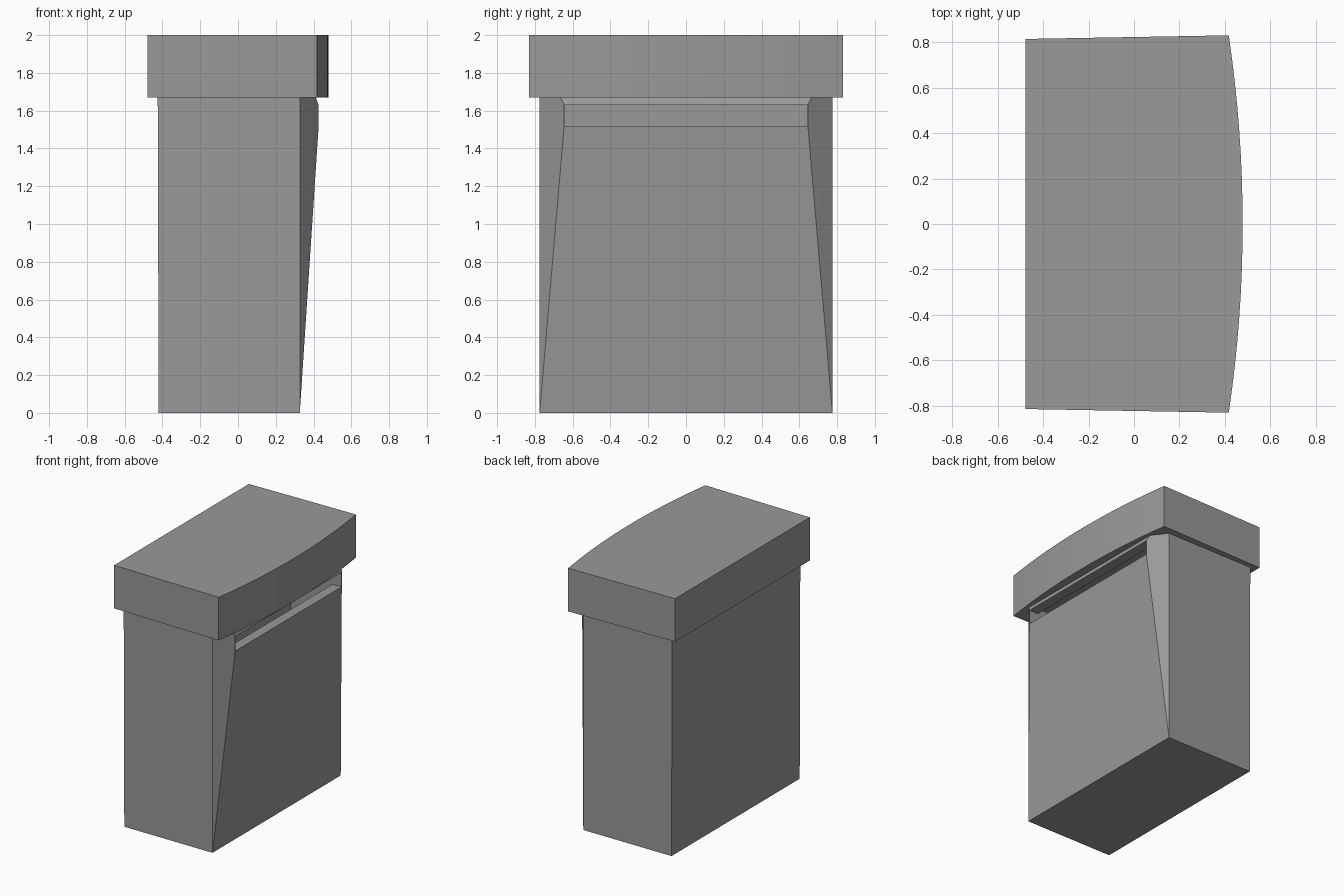
import bpy, bmesh, math

if "Cube" in bpy.data.objects:
    bpy.data.objects.remove(bpy.data.objects["Cube"])

# Dark grey plastic
plastic = bpy.data.materials.new("dark_grey")
plastic.diffuse_color = (0.32, 0.32, 0.32, 1)
plastic.use_nodes = True
plastic.node_tree.nodes["Principled BSDF"].inputs["Base Color"].default_value = plastic.diffuse_color


def add_object(name, bm):
    bmesh.ops.recalc_face_normals(bm, faces=bm.faces)
    mesh = bpy.data.meshes.new(name)
    bm.to_mesh(mesh)
    bm.free()
    mesh.materials.append(plastic)
    obj = bpy.data.objects.new(name, mesh)
    bpy.context.collection.objects.link(obj)
    return obj


def prism(name, outline, offset):
    """Extrude a closed 3D outline by an offset vector."""
    bm = bmesh.new()
    face = bm.faces.new([bm.verts.new(p) for p in outline])
    ext = bmesh.ops.extrude_face_region(bm, geom=[face])
    verts = [v for v in ext["geom"] if isinstance(v, bmesh.types.BMVert)]
    bmesh.ops.translate(bm, verts=verts, vec=offset)
    # close the starting end if the extrusion consumed it
    bmesh.ops.holes_fill(bm, edges=[e for e in bm.edges if e.is_boundary])
    return add_object(name, bm)


# Bin body: upright block whose front panel leans outward to a bevelled lip
half_section = [
    (-0.42, 0.775, 0), (0.327, 0.775, 0),
    (-0.425, 0.775, 1.67), (0.327, 0.775, 1.67),
    (0.427, 0.645, 1.52), (0.427, 0.645, 1.63), (0.412, 0.665, 1.67),
]
bm = bmesh.new()
for side in (-1, 1):
    for x, y, z in half_section:
        bm.verts.new((x, side * y, z))
bmesh.ops.convex_hull(bm, input=bm.verts)
bmesh.ops.dissolve_limit(bm, angle_limit=math.radians(0.3),
                         verts=bm.verts, edges=bm.edges)
body = add_object("bin_body", bm)

# Front slot opening into a hollow behind the panel
W = 0.643
slot_profile = [(0.0, 1.0), (0.35, 1.0), (0.35, 1.52), (0.6, 1.52),
                (0.6, 1.63), (0.35, 1.63), (0.35, 1.7), (0.0, 1.7)]
cutter = prism("slot_cutter", [(x, -W, z) for x, z in slot_profile], (0, 2 * W, 0))
cutter.hide_render = True
cutter.hide_set(True)
cut = body.modifiers.new("slot", "BOOLEAN")
cut.operation = "DIFFERENCE"
cut.solver = "EXACT"
cut.object = cutter

# Lid: overhanging slab with a bowed front edge
HALF, EDGE, BOW, STEPS = 0.83, 0.417, 0.061, 16
radius = (HALF ** 2 + BOW ** 2) / (2 * BOW)
sweep = math.asin(HALF / radius)
outline = [(-0.478, 0.814, 1.67), (-0.478, -0.814, 1.67)]
for i in range(STEPS + 1):
    a = sweep * (2 * i / STEPS - 1)
    outline.append((EDGE + BOW - radius * (1 - math.cos(a)), radius * math.sin(a), 1.67))
prism("lid", outline, (0, 0, 0.33))
